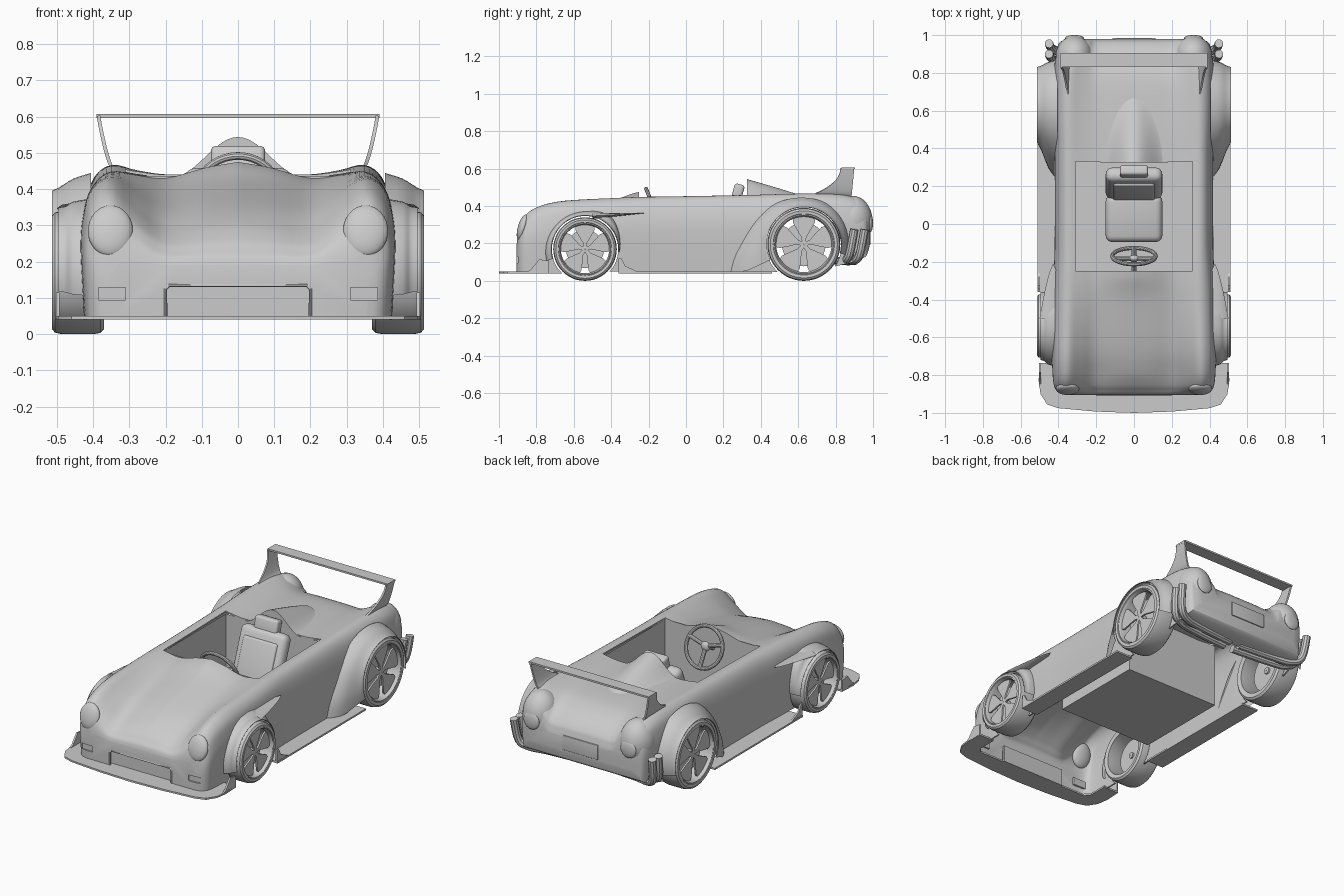
import bpy, bmesh, math
from mathutils import Vector, Matrix

if "Cube" in bpy.data.objects:
    bpy.data.objects.remove(bpy.data.objects["Cube"])

def finish(ob, bevel=0, thick=0, angle=35):
    bpy.ops.object.select_all(action='DESELECT')
    bpy.context.view_layer.objects.active = ob
    ob.select_set(True)
    if thick:
        m = ob.modifiers.new('thick', 'SOLIDIFY'); m.thickness = thick; m.offset = -1
        bpy.ops.object.modifier_apply(modifier='thick')
    if bevel:
        m = ob.modifiers.new('bevel', 'BEVEL'); m.width = bevel; m.segments = 4
        bpy.ops.object.modifier_apply(modifier='bevel')
    bpy.ops.object.shade_smooth_by_angle(angle=math.radians(angle))
    return ob

def mesh(name, verts, faces, **kw):
    me = bpy.data.meshes.new(name)
    me.from_pydata([tuple(v) for v in verts], [], faces)
    bm = bmesh.new(); bm.from_mesh(me)
    bmesh.ops.recalc_face_normals(bm, faces=bm.faces[:])
    bm.to_mesh(me); bm.free()
    ob = bpy.data.objects.new(name, me)
    bpy.context.collection.objects.link(ob)
    return finish(ob, **kw)

def grid(name, rows, caps=False, **kw):
    n = len(rows[0])
    f = [(i*n+j, i*n+j+1, (i+1)*n+j+1, (i+1)*n+j) for i in range(len(rows)-1) for j in range(n-1)]
    if caps:
        f += [tuple(range(n)), tuple(range((len(rows)-1)*n, len(rows)*n))]
    return mesh(name, [p for r in rows for p in r], f, **kw)

def prism(name, loops, a, b, axis=0, **kw):
    v, f = [], []
    for lp in loops:
        o, n = len(v), len(lp)
        for h in (a, b):
            for p in lp:
                q = list(p); q.insert(axis, h); v.append(q)
        f += [tuple(range(o, o+n)), tuple(range(o+n, o+2*n))]
        f += [(o+i, o+(i+1) % n, o+n+(i+1) % n, o+n+i) for i in range(n)]
    return mesh(name, v, f, **kw)

def box(name, c, size, rot=0, **kw):
    M = Matrix.Translation(c) @ Matrix.Rotation(rot, 4, 'X')
    v = [M @ Vector((x*size[0]/2, y*size[1]/2, z*size[2]/2)) for x in (-1, 1) for y in (-1, 1) for z in (-1, 1)]
    return mesh(name, v, [(0, 1, 3, 2), (4, 5, 7, 6), (0, 1, 5, 4), (2, 3, 7, 6), (0, 2, 6, 4), (1, 3, 7, 5)], **kw)

def lathe(name, prof, cy, cz, n=48, **kw):
    m = len(prof)
    v = [(x, cy+r*math.cos(2*math.pi*i/n), cz+r*math.sin(2*math.pi*i/n)) for i in range(n) for x, r in prof]
    f = [(i*m+j, i*m+(j+1) % m, ((i+1) % n)*m+(j+1) % m, ((i+1) % n)*m+j) for i in range(n) for j in range(m)]
    return mesh(name, v, f, **kw)

def tube(name, pts, r):
    cu = bpy.data.curves.new(name, 'CURVE'); cu.dimensions = '3D'
    cu.bevel_depth = r; cu.bevel_resolution = 3; cu.use_fill_caps = True
    sp = cu.splines.new('POLY'); sp.points.add(len(pts)-1)
    for p, q in zip(sp.points, pts): p.co = (*q, 1)
    ob = bpy.data.objects.new(name, cu); bpy.context.collection.objects.link(ob)
    bpy.ops.object.select_all(action='DESELECT')
    bpy.context.view_layer.objects.active = ob; ob.select_set(True)
    bpy.ops.object.convert(target='MESH')
    return finish(bpy.context.object)

def ball(name, c, s, rot=0):
    bpy.ops.mesh.primitive_uv_sphere_add(segments=32, ring_count=16, location=c, rotation=(rot, 0, 0))
    ob = bpy.context.object; ob.name = name; ob.scale = s
    return finish(ob)

def spline(P, n):
    P = [Vector(p) for p in P]; out = []
    for i in range(len(P)-1):
        a, b, c, d = P[max(i-1, 0)], P[i], P[i+1], P[min(i+2, len(P)-1)]
        for k in range(n):
            t = k/n; h = t*t*(3-2*t)
            out.append(b*(1-h)+c*h+(c-a)*.5*(t**3-2*t*t+t)+(d-b)*.5*(t**3-t*t))
    return out+[P[-1]]

def cut(ob, cutter):
    bpy.context.view_layer.objects.active = ob
    m = ob.modifiers.new('cut', 'BOOLEAN'); m.operation = 'DIFFERENCE'; m.solver = 'EXACT'; m.object = cutter
    bpy.ops.object.modifier_apply(modifier='cut')
    bpy.data.objects.remove(cutter)

# body shell stations: y, half width, fender x, z centre, z valley, z fender, z bottom
keys = [(-.905, .36, .31, .19, .19, .2, .04), (-.897, .39, .33, .215, .212, .25, .04), (-.88, .412, .345, .235, .23, .31, .04),
        (-.85, .425, .35, .265, .255, .36, .04), (-.78, .432, .35, .31, .292, .4, .04), (-.65, .435, .35, .36, .345, .428, .04),
        (-.4, .43, .35, .425, .405, .442, .05), (-.25, .425, .35, .475, .43, .448, .05), (-.1, .42, .35, .46, .435, .45, .05),
        (.33, .42, .35, .445, .44, .458, .05), (.55, .425, .35, .44, .44, .465, .05), (.75, .425, .345, .43, .43, .467, .07),
        (.85, .42, .335, .405, .405, .46, .09), (.92, .41, .325, .365, .365, .44, .11), (.96, .395, .315, .325, .325, .405, .13),
        (.973, .37, .31, .295, .295, .36, .155), (.98, .34, .3, .27, .27, .3, .18)]
rows = []
for y, w, xf, zc, zv, zf, zb in spline(keys, 5):
    k = zf-zb
    half = spline([(0, zc), (.09, zc*.65+zv*.35), (.2, zv), (xf-.07, zv*.5+zf*.5), (xf, zf), (w-.03, zf-.08*k),
                   (w-.008, zf-.25*k), (w, zb+.5*k), (w-.01, zb)], 4)
    rows.append([(-p[0], y, p[1]) for p in half[:0:-1]]+[(p[0], y, p[1]) for p in half])
n = len(rows[0])
faces = [(i*n+j, i*n+j+1, (i+1)*n+j+1, (i+1)*n+j) for i in range(len(rows)-1) for j in range(n-1)]
faces += [tuple(range(n)), tuple(range((len(rows)-1)*n, len(rows)*n))]
faces += [(i*n, (i+1)*n, (i+2)*n-1, (i+1)*n-1) for i in range(len(rows)-1) if rows[i][0][1] > .86]
body = mesh('body_shell', [p for r in rows for p in r], faces, thick=.008)

# openings: cockpit, wheel arches, grille, fog lamps
cut(body, box('cut', (0, .04, .5), (.62, .58, .4)))
cut(body, prism('cut', [[(-.2, .05), (.2, .05), (.2, .125), (.19, .135), (-.19, .135), (-.2, .125)]], -.95, -.88, axis=1))
wheels = (('front', -.54, .17), ('rear', .63, .195))
for s in (-1, 1):
    cut(body, box('cut', (s*.348, -.9, .112), (.074, .07, .034)))
    for _, y, r in wheels:
        ring = [(y+(r+.008)*math.cos(i*math.pi/24), r+(r+.008)*math.sin(i*math.pi/24)) for i in range(48)]
        cut(body, prism('cut', [ring], s*.335, s*.6))
finish(body)

# cockpit tub and dash
T = [(x, y, z) for z in (.06, .437) for x, y in ((-.31, -.25), (.31, -.25), (.31, .33), (-.31, .33))]
mesh('cockpit_tub', T, [(0, 1, 2, 3)]+[(i, (i+1) % 4, 4+(i+1) % 4, 4+i) for i in range(4)])
prism('dash_panel', [[(-.31, .3), (.31, .3), (.31, .437), (.2, .425), (.09, .452), (0, .468), (-.09, .452), (-.2, .425), (-.31, .437)]],
      -.256, -.25, axis=1)

# grille panel and frame, rear plate
box('grille_panel', (0, -.875, .09), (.42, .01, .1))
tube('grille_frame', [(-.2, -.902, .05), (-.2, -.902, .125), (-.19, -.902, .135), (.19, -.902, .135), (.2, -.902, .125), (.2, -.902, .05)], .005)
box('rear_plate', (0, .978, .235), (.23, .016, .085), bevel=.004)

# headrest fairing behind the seat
rows = []
for i in range(17):
    u = i/16
    w, h = .18*math.sqrt(max(1-u*u, 0))+.001, .108*(1-u)**.9+.002
    rows.append([(w*j/12, .325+.345*u, .434+h*math.cos(j/12*math.pi/2)**2) for j in range(-12, 13)])
grid('headrest_fairing', rows, caps=True)

# seat
box('seat_cushion', (0, .03, .16), (.3, .25, .09), rot=.1, bevel=.035)
box('seat_back', (0, .215, .305), (.3, .08, .32), rot=-.36, bevel=.035)
box('seat_back_pad', (0, .175, .3), (.22, .03, .24), rot=-.36, bevel=.012)
box('seat_headrest', (0, .278, .475), (.15, .055, .085), rot=-.25, bevel=.015)

# steering wheel
C = Vector((0, -.17, .385)); up = Vector((0, -.38, .92))
bpy.ops.mesh.primitive_torus_add(location=C, rotation=(math.radians(112), 0, 0), major_radius=.115, minor_radius=.011,
                                 major_segments=40, minor_segments=10)
bpy.context.object.name = 'steering_ring'; finish(bpy.context.object)
for a in (20, 160, 270):
    a = math.radians(a)
    tube('steering_spoke', [C+Vector((0, -.015, 0)), C+Vector((.113*math.cos(a), 0, 0))+up*.113*math.sin(a)], .012)
ball('steering_hub', C+Vector((0, -.012, 0)), (.028, .018, .028))
tube('steering_column', [C, (0, -.255, .35)], .012)

# rear wing blade
box('wing_blade', (0, .868, .602), (.78, .072, .01))

for s in (-1, 1):
    side = 'right' if s > 0 else 'left'
    # lights
    ball(side+'_headlight', (s*.352, -.873, .285), (.062, .026, .073), rot=-.28)
    ball(side+'_tail_lobe', (s*.315, .89, .325), (.1, .106, .13))
    ball(side+'_tail_light', (s*.315, .985, .31), (.05, .015, .05))
    box(side+'_fog_lamp', (s*.348, -.888, .112), (.085, .01, .044))
    # wing supports
    rows = []
    for i in range(13):
        t = i/12; x = s*(.345+.045*t**.6); z = .45+.152*t
        rows.append([(x, .66+.165*(1-(1-t)**2.2), z), (x, .885+.015*t, z)])
    grid(side+'_wing_support', rows, thick=.01)
    # wheels
    for pos, y, r in wheels:
        nm = f'{side}_{pos}_'
        o = [(.375, .8), (.37, .92), (.38, .98), (.4, 1), (.485, 1), (.505, .975), (.513, .92), (.511, .84), (.5, .8)]
        lathe(nm+'tyre', [(s*x, q*r) for x, q in o], y, r)
        lathe(nm+'rim', [(s*x, q*r) for x, q in ((.375, .78), (.375, .81), (.508, .83), (.51, .8), (.495, .76))], y, r)
        lathe(nm+'brake_disc', [(s*x, q*r) for x, q in ((.44, .01), (.44, .6), (.455, .6), (.455, .01))], y, r)
        lathe(nm+'hub', [(s*x, q*r) for x, q in ((.43, .01), (.43, .1), (.486, .1), (.492, .07), (.494, .01))], y, r, n=24)
        petals = []
        for k in range(5):
            a = math.pi/2+k*math.tau/5; ca, sa = math.cos(a), math.sin(a)
            lp = [(.05, -.05), (.2, -.07), (.4, -.19), (.6, -.3), (.72, -.3), (.8, 0), (.72, .3), (.6, .3), (.4, .19), (.2, .07), (.05, .05)]
            petals.append([(y+r*(p*ca-q*sa), r+r*(p*sa+q*ca)) for p, q in lp])
        prism(nm+'spokes', petals, s*.482, s*.492)
    # flared fenders: angle in degrees, radius where the flare meets the body
    for pos, (y, r), lip, xo, prof in (
            ('front', (-.54, .17), .178, .495, [(-5, .185), (20, .2), (50, .225), (70, .215), (90, .203), (130, .203), (170, .213), (197, .22)]),
            ('rear', (.63, .195), .199, .513, [(-14, .235), (20, .245), (60, .25), (90, .25), (120, .262), (150, .285), (175, .33), (192, .39), (205, .44)])):
        rows = []
        for a, rb in spline(prof, 5):
            a = math.radians(a); d = rb-lip
            l = min(lip, (r-.05)/max(-math.sin(a), .001)) if a > 3.2 else lip
            pts = spline([(.405, rb), (.455, lip+d*.68), (xo-.02, lip+d*.22), (xo, l+.002), (xo-.006, l-.001)], 3)
            rows.append([(s*p[0], y+p[1]*math.cos(a), max(.05, r+p[1]*math.sin(a))) for p in pts])
        grid(f'{side}_{pos}_fender', rows, angle=50)
    # pointed brow trailing behind the front arch
    rows = []
    for i in range(9):
        t = i/8; q = 1-t; yy = -.5+.29*t
        rows.append([(s*(.42+.072*q**.7*math.cos(a)+.008), yy, .347+.016*t+.017*q*math.sin(a)) for a in [j*math.pi/5 for j in range(11)]])
    grid(side+'_fender_brow', rows)
    # skirts and end fins
    box(side+'_side_skirt', (s*.455, .05, .045), (.11, .82, .01))
    prism(side+'_skirt_fin', [[(-.36, .042), (-.36, .12), (-.345, .12), (-.325, .08), (-.26, .05), (-.26, .042)]], s*.497, s*.507)
    prism(side+'_splitter_fin', [[(-.86, .042), (-.83, .06), (-.785, .115), (-.735, .108), (-.735, .042)]], s*.492, s*.502)
    # twin exhaust pipes
    for d in (0, .055):
        path = [(.03, .81+d, .105), (.28, .83+d, .107), (.38, .85+d, .11), (.435, .875+d, .145), (.45, .9+d, .275)]
        tube(side+'_exhaust', [(s*p[0], p[1], p[2]) for p in spline(path, 4)], .023)

# front splitter wrapping the nose
half = [(.5, -.735), (.505, -.83), (.495, -.9), (.46, -.955), (.4, -.975), (.2, -.993), (0, -1)]
inner = [(.4, -.735), (.4, -.85), (.37, -.88), (0, -.88)]
loop = half+[(-x, y) for x, y in half[-2::-1]]+[(-x, y) for x, y in inner]+inner[-2::-1]
prism('front_splitter', [loop], .04, .05, axis=2)
